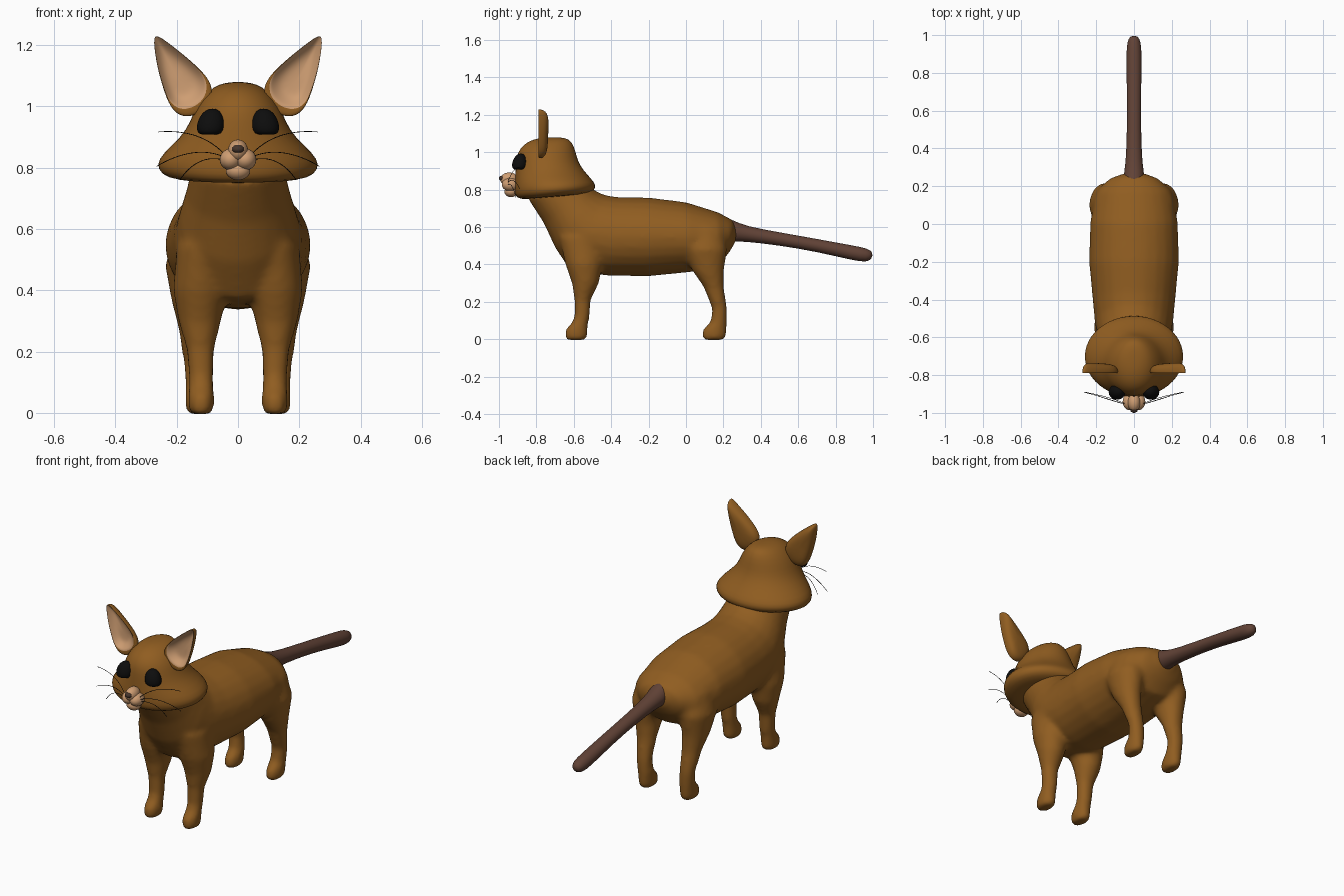
import bpy, bmesh, math
from mathutils import Vector, Matrix

if "Cube" in bpy.data.objects:
    bpy.data.objects.remove(bpy.data.objects["Cube"])


def material(name, rgb):
    m = bpy.data.materials.new(name)
    m.diffuse_color = (*rgb, 1)
    m.use_nodes = True
    m.node_tree.nodes["Principled BSDF"].inputs["Base Color"].default_value = m.diffuse_color
    return m


FUR = material("fur", (0.28, 0.11, 0.015))
DARK = material("tail_brown", (0.12, 0.055, 0.037))
TAN = material("tan", (0.62, 0.34, 0.17))
BLACK = material("black", (0.004, 0.004, 0.004))
NOSE = material("nose_brown", (0.06, 0.035, 0.025))


def loft(bm, rings):
    """Skin a list of closed point loops and cap both ends."""
    vs = [[bm.verts.new(p) for p in r] for r in rings]
    n = len(vs[0])
    for a, b in zip(vs, vs[1:]):
        for i in range(n):
            j = (i + 1) % n
            bm.faces.new((a[i], a[j], b[j], b[i]))
    bm.faces.new(vs[0][::-1])
    bm.faces.new(vs[-1])


def ellipse(c, u, v, n=24):
    return [Vector(c) + Vector(u) * math.cos(2 * math.pi * i / n)
            + Vector(v) * math.sin(2 * math.pi * i / n) for i in range(n)]


def spine_ring(yt, zt, yb, zb, w):
    """Cross-section from its top point, bottom point and half width."""
    return ellipse((0, (yt + yb) / 2, (zt + zb) / 2), (w, 0, 0),
                   (0, (yt - yb) / 2, (zt - zb) / 2))


def finish(name, bm, *mats, subsurf=0, mirror=False):
    bmesh.ops.recalc_face_normals(bm, faces=bm.faces)
    for f in bm.faces:
        f.smooth = True
    me = bpy.data.meshes.new(name)
    bm.to_mesh(me)
    bm.free()
    ob = bpy.data.objects.new(name, me)
    bpy.context.collection.objects.link(ob)
    for m in mats:
        me.materials.append(m)
    if mirror:
        ob.modifiers.new("Mirror", 'MIRROR')
    if subsurf:
        s = ob.modifiers.new("Subdivision", 'SUBSURF')
        s.levels = s.render_levels = subsurf
    return ob


# Body: torso and neck with four legs, fused by voxel remesh
bm = bmesh.new()
loft(bm, [spine_ring(*s) for s in [
    (.27, .60, .27, .53, .05), (.245, .64, .235, .47, .13),
    (.17, .68, .18, .40, .20), (0, .733, .03, .36, .232),
    (-.2, .758, -.2, .337, .238), (-.36, .76, -.42, .34, .22),
    (-.43, .77, -.62, .37, .207), (-.48, .79, -.70, .49, .19),
    (-.50, .81, -.76, .62, .17), (-.54, .85, -.85, .76, .15)]])
# leg sections: z, y centre, y radius, x centre, x radius
front = [(-.004, -.588, .05, .12, .034), (.015, -.588, .062, .12, .042),
         (.055, -.585, .06, .12, .043), (.085, -.568, .046, .12, .041),
         (.12, -.556, .041, .12, .041), (.21, -.553, .044, .123, .046),
         (.30, -.538, .072, .125, .07), (.40, -.545, .10, .122, .09),
         (.55, -.56, .12, .12, .08)]
rear = [(-.004, .147, .05, .13, .034), (.015, .15, .066, .13, .041),
        (.055, .155, .064, .13, .042), (.09, .175, .046, .13, .041),
        (.16, .181, .04, .135, .042), (.28, .148, .054, .142, .054),
        (.36, .12, .082, .148, .068), (.48, .10, .12, .148, .09),
        (.60, .09, .10, .135, .07)]
for leg in (front, rear):
    for s in (1, -1):
        loft(bm, [ellipse((s * cx, cy, z), (rx, 0, 0), (0, ry, 0))
                  for z, cy, ry, cx, rx in leg])
body = finish("body", bm, FUR)
r = body.modifiers.new("Remesh", 'REMESH')
r.mode = 'VOXEL'
r.voxel_size = 0.013
r.use_smooth_shade = True
sm = body.modifiers.new("Smooth", 'SMOOTH')
sm.factor = 0.5
sm.iterations = 10

# Tail
bm = bmesh.new()
loft(bm, [spine_ring(*s) for s in [
    (.19, .665, .21, .52, .05), (.25, .637, .26, .52, .058),
    (.32, .605, .30, .525, .044), (.5, .572, .5, .502, .037),
    (.7, .537, .7, .468, .038), (.9, .50, .9, .42, .041),
    (.97, .487, .965, .412, .037), (1.0, .465, .995, .43, .018)]])
finish("tail", bm, DARK, subsurf=1)

# Head: wide jowls under a rounded dome (z, y centre, x radius, y radius, tilt)
bm = bmesh.new()
loft(bm, [ellipse((0, cy, z), (rx, 0, 0), (0, ry, ry * t)) for z, cy, rx, ry, t in [
    (.762, -.70, .12, .12, .08), (.763, -.70, .21, .185, .08),
    (.78, -.70, .255, .214, .08), (.812, -.70, .268, .219, .07),
    (.845, -.71, .25, .208, .05), (.90, -.73, .187, .183, .02),
    (.95, -.743, .157, .167, 0), (1.0, -.745, .138, .157, 0),
    (1.05, -.738, .10, .13, .05), (1.073, -.73, .062, .09, .05),
    (1.08, -.73, .02, .03, 0)]])
finish("head", bm, FUR, subsurf=1)

# Ears: cupped leaf outline, tan lining shrunk toward the tip
outline = [(.268, 1.236), (.238, 1.217), (.18, 1.172), (.12, 1.12), (.08, 1.07),
           (.085, 1.01), (.13, .97), (.185, .962), (.222, .995), (.245, 1.06),
           (.265, 1.13), (.278, 1.22)]
tip, mid = Vector((.272, 1.225)), Vector((.19, 1.08))


def ear_ring(k, y, about, base=1.0):
    pts = []
    for p in outline:
        q = about + (tip + (Vector(p) - tip) * base - about) * k
        pts.append((q.x, y + .1 * max(0, q.y - 1.1) * (y > -.775), q.y))
    return pts


bm = bmesh.new()
loft(bm, [ear_ring(.3, -.758, mid), ear_ring(.7, -.765, mid, .87),
          ear_ring(.97, -.785, mid, .87), ear_ring(1, -.79, tip, .89),
          ear_ring(.985, -.79, mid), ear_ring(1, -.776, mid),
          ear_ring(.9, -.752, mid), ear_ring(.5, -.738, mid)])
bm.faces.ensure_lookup_table()
for f in bm.faces:
    c = f.calc_center_median()
    f.material_index = 0
n = len(outline)
for f in bm.faces[:3 * n]:
    f.material_index = 1
bm.faces[7 * n].material_index = 1
finish("ears", bm, FUR, TAN, subsurf=2, mirror=True)

# Eyes: domes with flattened undersides
bm = bmesh.new()
loft(bm, [ellipse((.088 - (z - .95) * .1, -.888 + (z - .95) * .1, z), (k, 0, 0), (0, k * .9, 0), 16)
          for z, k in [(.908, .022), (.911, .038), (.925, .046), (.945, .046),
                       (.968, .039), (.985, .026), (.993, .010)]])
finish("eyes", bm, BLACK, subsurf=1, mirror=True)


# Muzzle and nose
def blobs(name, mat, parts):
    bm = bmesh.new()
    for loc, size in parts:
        bmesh.ops.create_uvsphere(bm, u_segments=24, v_segments=14, radius=1,
                                  matrix=Matrix.Translation(loc) @ Matrix.Diagonal((*size, 1)))
    finish(name, bm, mat)


blobs("muzzle", TAN, [((.024, -.94, .827), (.036, .045, .035)),
                      ((-.024, -.94, .827), (.036, .045, .035)),
                      ((0, -.945, .855), (.033, .048, .037)),
                      ((0, -.935, .79), (.04, .036, .03))])
blobs("nose", NOSE, [((0, -.983, .861), (.02, .017, .014))])

# Whiskers
whiskers = [[(.04, -.955, .84), (.09, -.93, .895), (.16, -.91, .925), (.26, -.89, .917)],
            [(.045, -.955, .835), (.11, -.935, .865), (.19, -.91, .85), (.265, -.89, .805)],
            [(.045, -.955, .825), (.10, -.94, .84), (.15, -.925, .82), (.19, -.91, .76)]]
cu = bpy.data.curves.new("whiskers", 'CURVE')
cu.dimensions = '3D'
cu.bevel_depth = 0.0013
cu.bevel_resolution = 1
cu.materials.append(BLACK)
for s in (1, -1):
    for path in whiskers:
        sp = cu.splines.new('NURBS')
        sp.points.add(len(path) - 1)
        for pt, (x, y, z) in zip(sp.points, path):
            pt.co = (s * x, y, z, 1)
        sp.order_u = 4
        sp.use_endpoint_u = True
bpy.context.collection.objects.link(bpy.data.objects.new("whiskers", cu))
